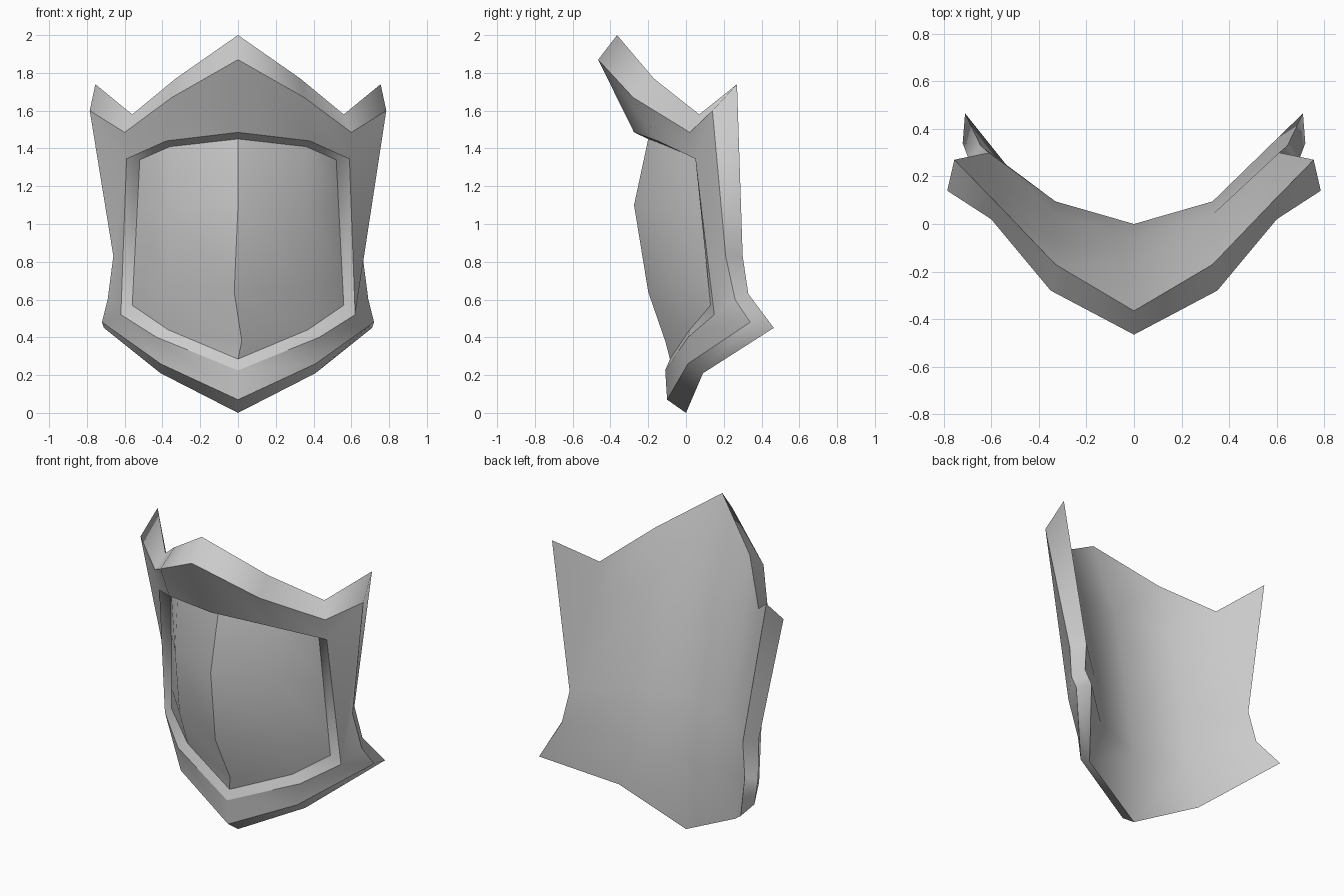
import bpy, bmesh
from mathutils import Vector

if "Cube" in bpy.data.objects:
    bpy.data.objects.remove(bpy.data.objects["Cube"])

steel = bpy.data.materials.new("grey_steel")
steel.diffuse_color = (0.6, 0.6, 0.6, 1)
steel.use_nodes = True
steel.node_tree.nodes["Principled BSDF"].inputs["Base Color"].default_value = steel.diffuse_color


def mirrored(p):
    # points on the centre ridge are shared by both halves
    return p if abs(p[0]) < 0.03 else (-p[0], p[1], p[2])


def build(name, groups):
    """groups: lists of right-half faces; edges between groups stay sharp."""
    bm = bmesh.new()
    verts = {}
    tag = {}

    def vert(p):
        key = tuple(round(c, 4) for c in p)
        if key not in verts:
            verts[key] = bm.verts.new(key)
        return verts[key]

    for g, faces in enumerate(groups):
        for pts in faces:
            for side, loop in ((0, pts), (1, [mirrored(p) for p in reversed(pts)])):
                f = bm.faces.new([vert(p) for p in loop])
                f.smooth = True
                tag[f] = (g, side if name == "centre_panel" else 0)
    first = next(iter(tag))
    bmesh.ops.recalc_face_normals(bm, faces=bm.faces[:])
    bm.normal_update()
    # the first face always belongs to the front
    if first.normal.y > 0:
        bmesh.ops.reverse_faces(bm, faces=bm.faces[:])
    for e in bm.edges:
        if len({tag[f] for f in e.link_faces}) > 1:
            e.smooth = False
    me = bpy.data.meshes.new(name)
    bm.to_mesh(me)
    bm.free()
    me.materials.append(steel)
    ob = bpy.data.objects.new(name, me)
    bpy.context.collection.objects.link(ob)


def strip(a, b):
    return [[a[i], a[i + 1], b[i + 1], b[i]] for i in range(len(a) - 1)]


# outlines from top centre clockwise to bottom centre:
# peak, shoulder, notch, horn, waist, flank, corner, lower edge, point
front = [(0, -.465, 1.87), (.35, -.28, 1.67), (.6, .02, 1.485), (.785, .14, 1.6), (.66, .21, .83),
         (.69, .26, .6), (.72, .34, .48), (.41, .01, .26), (0, -.1, .07)]
back = [(0, -.365, 2), (.33, -.17, 1.77), (.56, .07, 1.58), (.755, .27, 1.74), (.61, .3, .83),
        (.645, .33, .63), (.71, .465, .45), (.41, .09, .21), (0, 0, 0)]
# frame opening and the recessed panel border
opening = [(0, -.275, 1.485), (.38, -.15, 1.44), (.59, .05, 1.345), (.62, .15, .52),
           (.43, .01, .4), (0, -.11, .225)]
border = [(0, -.2, 1.45), (.36, -.095, 1.41), (.52, .07, 1.34), (.56, .13, .57),
          (.37, .02, .44), (0, -.085, .285)]

# front of the frame
f, o = front, opening
rim = [[f[0], f[1], o[1], o[0]], [f[1], f[2], o[2], o[1]], [f[2], f[3], o[2]],
       [f[3], f[4], o[3], o[2]], [f[4], f[5], o[3]], [f[5], f[6], o[3]],
       [f[6], f[7], o[4], o[3]], [f[7], f[8], o[5], o[4]]]

# hollow back
b = back
c = [b[0], (0, -.165, 1.45), (0, -.06, .83), (0, 0, .45), b[8]]
m = [b[1], (.34, -.08, 1.4), (.33, .04, .83), (.33, .095, .5), b[7]]
e = (.57, .15, 1.35)
rear = strip(c, m) + [[m[0], b[2], e, m[1]], [b[2], b[3], b[4], e], [m[1], e, b[4], m[2]],
                      [m[2], b[4], b[5], m[3]], [m[3], b[5], b[6], m[4]]]

build("shield_frame", [rim, strip(front, back), strip(opening, border), rear])

# bulging panel with a centre ridge
top, low = Vector(border[2]), Vector(border[3])
edge = [tuple(top.lerp(low, t)) for t in (0, .34, .82, 1)]
middle = [border[1], (.36, -.12, 1.08), (.37, -.06, .66), border[4]]
ridge = [border[0], (0, -.275, 1.1), (-.02, -.2, .64), (.02, -.11, .38), border[5]]
build("centre_panel", [strip(ridge[:4], middle) + [[ridge[3], middle[3], ridge[4]]]
                       + strip(middle, edge)])
